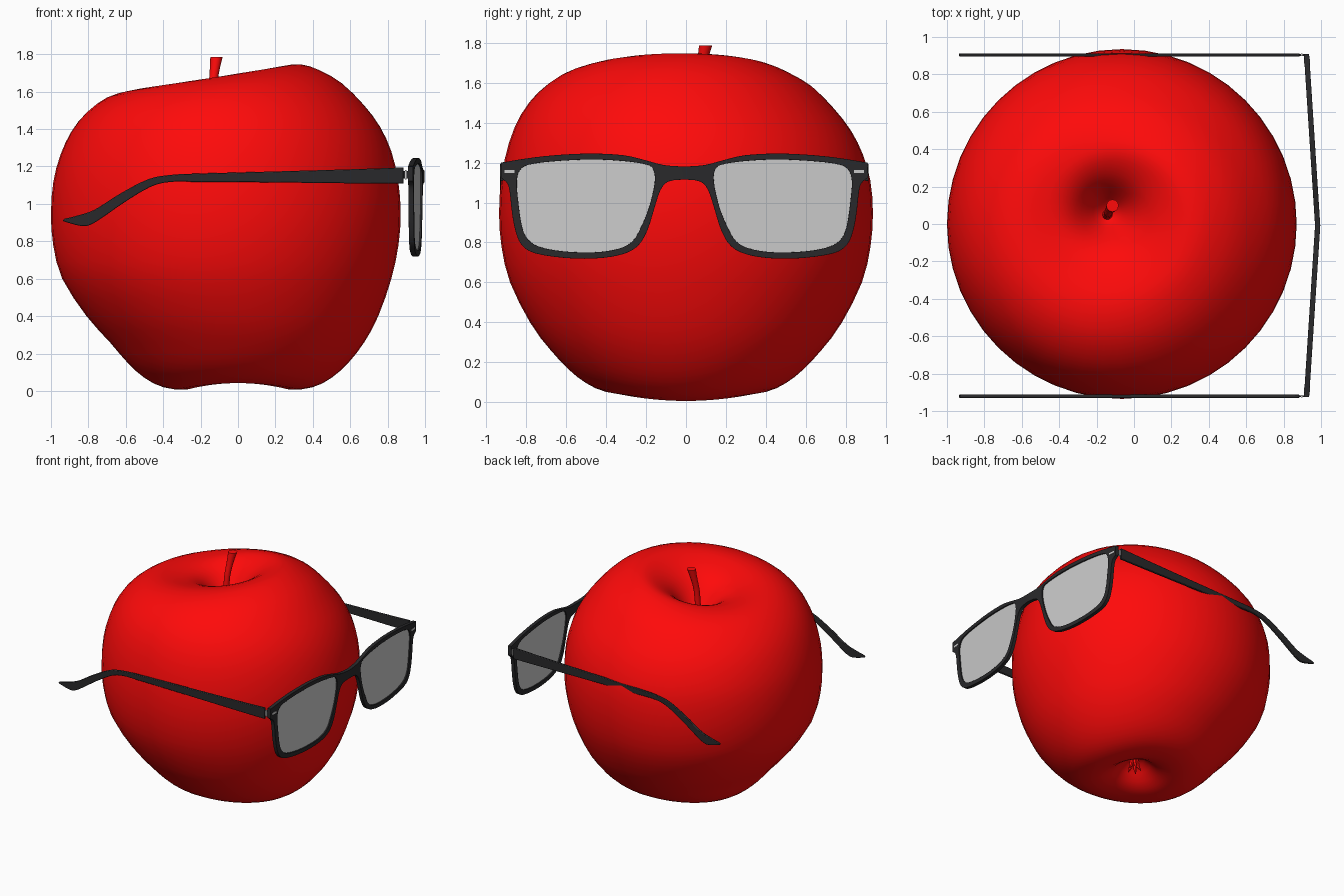
import bpy, bmesh, math
from mathutils import Vector

if "Cube" in bpy.data.objects:
    bpy.data.objects.remove(bpy.data.objects["Cube"])


def material(name, rgb):
    m = bpy.data.materials.new(name)
    m.diffuse_color = (*rgb, 1)
    m.use_nodes = True
    m.node_tree.nodes["Principled BSDF"].inputs["Base Color"].default_value = m.diffuse_color
    return m


RED = material("red_skin", (1.0, 0.003, 0.003))
BLACK = material("black_plastic", (0.022, 0.022, 0.024))
GLASSES_Y = -0.0085


def spline(pts, n, closed=False):
    """Catmull-Rom curve through points of any dimension."""
    pts = [Vector(p) for p in pts]
    k = len(pts)
    get = (lambda i: pts[i % k]) if closed else (lambda i: pts[max(0, min(k - 1, i))])
    out = []
    for i in range(k if closed else k - 1):
        a, b, c, d = get(i - 1), get(i), get(i + 1), get(i + 2)
        for j in range(n):
            t = j / n
            out.append(0.5 * (2 * b + (c - a) * t + (2 * a - 5 * b + 4 * c - d) * t * t
                              + (3 * b - a - 3 * c + d) * t ** 3))
    return out if closed else out + [pts[-1]]


def finish(name, bm, mat=None, angle=40):
    bmesh.ops.recalc_face_normals(bm, faces=bm.faces)
    me = bpy.data.meshes.new(name)
    bm.to_mesh(me)
    bm.free()
    ob = bpy.data.objects.new(name, me)
    bpy.context.collection.objects.link(ob)
    if mat:
        me.materials.append(mat)
    bpy.ops.object.select_all(action='DESELECT')
    ob.select_set(True)
    bpy.context.view_layer.objects.active = ob
    bpy.ops.object.shade_smooth_by_angle(angle=math.radians(angle))
    return ob


def slab(name, loops, place, thick, mat=None, bevel=0.0, open_seam=False):
    """Fill 2D loops (outline plus holes), thicken along the third axis, mirror in y."""
    bm = bmesh.new()
    edges = []
    for loop in loops:
        vs = [bm.verts.new((p[0], p[1], -thick / 2)) for p in loop]
        edges += [bm.edges.new((vs[i - 1], vs[i])) for i in range(len(vs))]
    bmesh.ops.triangle_fill(bm, edges=edges, use_beauty=True)
    ext = bmesh.ops.extrude_face_region(bm, geom=bm.faces[:])
    for v in ext["geom"]:
        if isinstance(v, bmesh.types.BMVert):
            v.co.z += thick
    if open_seam:
        seam = [f for f in bm.faces if all(abs(v.co.x) < 1e-5 for v in f.verts)]
        bmesh.ops.delete(bm, geom=seam, context='FACES')
    for v in bm.verts:
        v.co = place(*v.co)
    ob = finish(name, bm, mat)
    ob.location.y = GLASSES_Y
    mir = ob.modifiers.new("mirror", 'MIRROR')
    mir.use_axis = (False, True, False)
    if bevel:
        bev = ob.modifiers.new("round", 'BEVEL')
        bev.width, bev.segments = bevel, 2
        bev.limit_method, bev.angle_limit = 'ANGLE', math.radians(50)
    return ob


# Apple body: profile of (radius, height, rim tilt in x, rim tilt in y, axis x, axis y)
profile = spline([(0, .17, 0, 0, 0, 0), (.07, .15, 0, 0, 0, 0), (.16, .06, 0, 0, 0, 0),
                  (.27, .008, 0, 0, 0, 0), (.4, .02, 0, 0, 0, 0), (.5, .07, 0, 0, 0, 0),
                  (.59, .15, 0, 0, 0, 0), (.68, .26, 0, 0, -.005, 0), (.78, .4, 0, 0, -.03, 0),
                  (.88, .6, 0, 0, -.06, 0), (.923, .78, 0, 0, -.065, 0), (.935, .95, 0, 0, -.065, 0),
                  (.922, 1.12, 0, -.01, -.065, 0), (.885, 1.27, .01, -.03, -.065, 0),
                  (.825, 1.4, .015, -.04, -.067, 0), (.74, 1.51, .022, -.04, -.07, 0),
                  (.63, 1.605, .04, -.03, -.075, .005), (.52, 1.655, .058, -.02, -.08, .01),
                  (.43, 1.672, .073, -.01, -.09, .02), (.35, 1.665, .07, 0, -.1, .03),
                  (.26, 1.63, .05, 0, -.12, .045), (.18, 1.57, .03, 0, -.135, .055),
                  (.11, 1.48, .01, 0, -.14, .06), (.05, 1.4, 0, 0, -.14, .06),
                  (0, 1.37, 0, 0, -.14, .06)], 2)
bm = bmesh.new()
SEG = 48
rings = []
for r, z, tx, ty, cx, cy in profile:
    if r < 1e-4:
        rings.append([bm.verts.new((cx, cy, z))] * SEG)
        continue
    lobe = .035 * max(0, 1 - z / .3) * min(1, r / .27)  # two low lobes underneath
    ring = []
    for i in range(SEG):
        c, s = math.cos(math.tau * i / SEG), math.sin(math.tau * i / SEG)
        ring.append(bm.verts.new((cx + r * c, cy + r * s, z + tx * c + ty * s + lobe * s * s)))
    rings.append(ring)
for lo, hi in zip(rings, rings[1:]):
    for i in range(SEG):
        bm.faces.new(list(dict.fromkeys([lo[i - 1], lo[i], hi[i], hi[i - 1]])))
finish("apple_body", bm, RED, 80)


def tube(name, pts, mat, sides=12):
    """Tapered tube along (x, y, z, radius) points, rings kept level."""
    bm = bmesh.new()
    prev = None
    for x, y, z, r in pts:
        ring = [bm.verts.new((x + r * math.cos(math.tau * i / sides),
                              y + r * math.sin(math.tau * i / sides), z)) for i in range(sides)]
        if prev:
            for i in range(sides):
                bm.faces.new((prev[i - 1], prev[i], ring[i], ring[i - 1]))
        else:
            bm.faces.new(ring)
        prev = ring
    bm.faces.new(prev)
    return finish(name, bm, mat)


# Stem and the dried calyx underneath
tube("stem", spline([(-.142, .05, 1.35, .03), (-.142, .05, 1.45, .022), (-.137, .06, 1.6, .022),
                     (-.127, .08, 1.7, .025), (-.115, .098, 1.785, .033)], 3), RED)
for i in range(5):
    c, s = math.cos(math.tau * i / 5), math.sin(math.tau * i / 5)
    tube(f"calyx_leaf_{i + 1}", [(d * c, d * s, z, r) for d, z, r in
                                 ((.05, .07, .003), (.03, .1, .013), (.012, .18, .018))], RED, 6)

# Glasses front: half outline and lens opening as (y, z), folded back along the middle
outer = spline([(0, 1.18), (.1, 1.187), (.2, 1.213), (.3, 1.236), (.45, 1.245), (.6, 1.24),
                (.75, 1.226), (.9, 1.202), (.916, 1.195), (.917, 1.13), (.912, 1.12), (.885, 1.095),
                (.873, 1.05), (.862, .95), (.845, .86), (.815, .79), (.75, .747), (.6, .723),
                (.45, .72), (.32, .738), (.235, .78), (.185, .86), (.15, .97), (.12, 1.06),
                (.08, 1.105), (0, 1.115)], 3)
opening = spline([(.155, 1.165), (.19, 1.19), (.3, 1.207), (.45, 1.215), (.6, 1.21), (.75, 1.195),
                  (.815, 1.17), (.838, 1.11), (.83, 1.0), (.812, .88), (.782, .815), (.72, .777),
                  (.6, .755), (.45, .751), (.335, .767), (.26, .805), (.215, .88), (.175, .98),
                  (.148, 1.1)], 3, closed=True)


def on_front(y, z, d):
    return Vector((.982 - .065 * y + d, y, z))


slab("glasses_frame", [outer, opening], on_front, .028, BLACK, .006, open_seam=True)
slab("lenses", [opening], on_front, .008)


def box(u0, u1, v0, v1):
    return [(u0, v0), (u1, v0), (u1, v1), (u0, v1)]


# Metal inlays on the frame corners
slab("corner_inlays", [box(.85, .9, 1.147, 1.162)], on_front, .031)

# Temple arms: side profile as (x, z)
arm = (spline([(.885, 1.195), (.6, 1.185), (0, 1.168), (-.22, 1.162), (-.36, 1.155), (-.48, 1.132),
               (-.63, 1.055), (-.765, .97), (-.85, .94), (-.93, .92)], 4)
       + spline([(-.937, .908), (-.845, .883), (-.79, .888), (-.71, .937), (-.605, 1.01),
                 (-.47, 1.09), (-.365, 1.117), (-.22, 1.118), (0, 1.117), (.6, 1.11),
                 (.885, 1.108)], 4))


def on_side(x, z, d):
    return Vector((x, .9125 + d, z))


slab("temple_arms", [arm], on_side, .017, BLACK, .004)

# Hinges joining arms to front, with small metal pins
slab("hinges", [box(.87, .925, 1.135, 1.175)], on_side, .01, BLACK)
slab("hinge_pins", [box(.893, .901, 1.13, 1.18)], on_side, .013)
